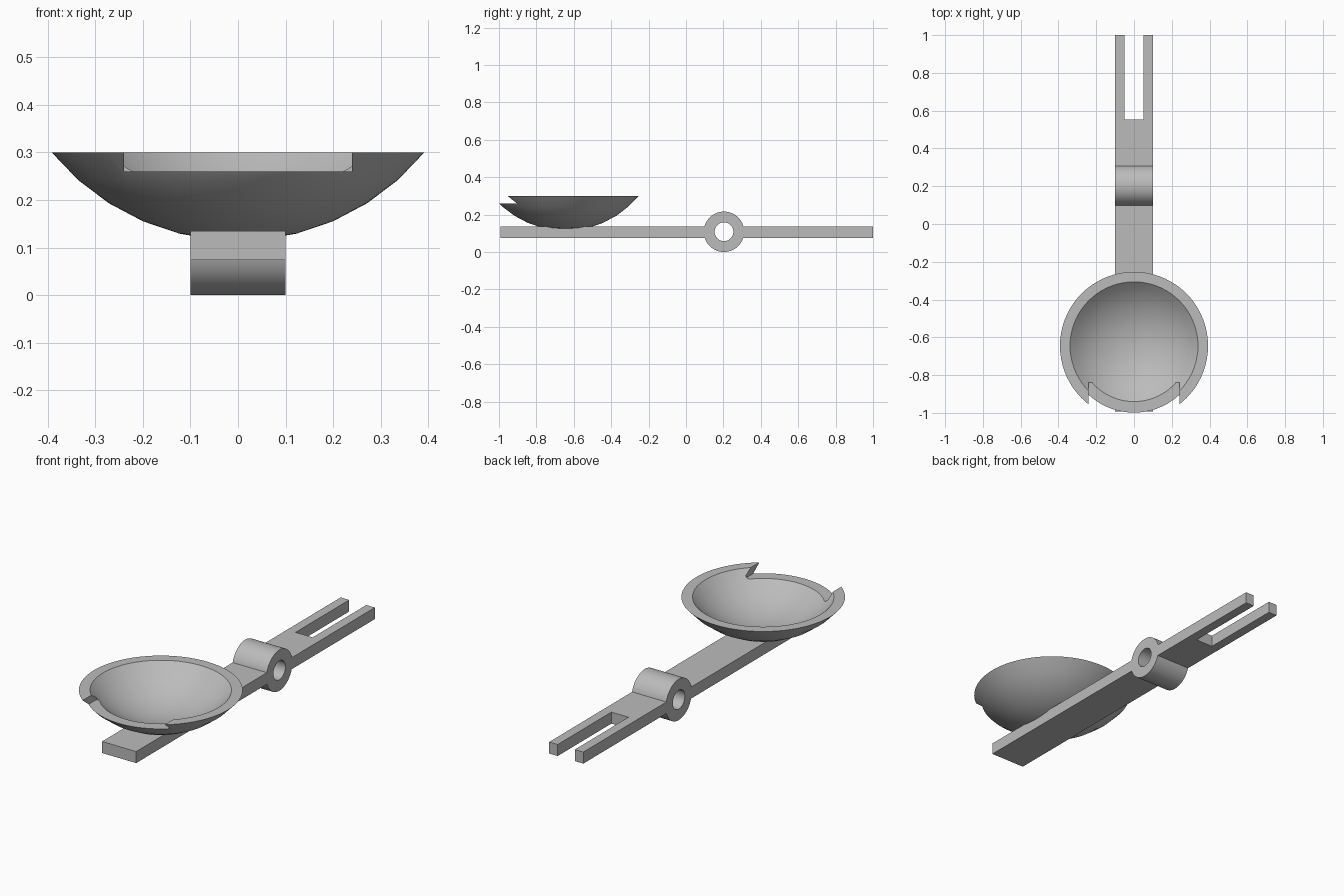
import bpy
import bmesh
from math import sin, cos, acos, radians, tau
from mathutils import Matrix, Vector

cube = bpy.data.objects.get("Cube")
if cube:
    bpy.data.objects.remove(cube, do_unlink=True)

grey = bpy.data.materials.new("plain grey")
grey.use_nodes = True
colour = (0.5, 0.5, 0.5, 1)
grey.diffuse_color = colour
grey.node_tree.nodes["Principled BSDF"].inputs["Base Color"].default_value = colour


def make(name, bm):
    bmesh.ops.recalc_face_normals(bm, faces=bm.faces)
    mesh = bpy.data.meshes.new(name)
    bm.to_mesh(mesh)
    bm.free()
    mesh.materials.append(grey)
    ob = bpy.data.objects.new(name, mesh)
    bpy.context.collection.objects.link(ob)
    return ob


def box(name, low, high):
    low, high = Vector(low), Vector(high)
    bm = bmesh.new()
    bmesh.ops.create_cube(bm, size=1, matrix=Matrix.Translation((low + high) / 2)
                          @ Matrix.Diagonal((*(high - low), 1)))
    return make(name, bm)


def cross_cylinder(name, centre, radius, width):
    bm = bmesh.new()
    bmesh.ops.create_cone(bm, cap_ends=True, segments=64, radius1=radius, radius2=radius,
                          depth=width, matrix=Matrix.Translation(centre)
                          @ Matrix.Rotation(tau / 4, 4, 'Y'))
    return make(name, bm)


def select(ob):
    bpy.ops.object.select_all(action='DESELECT')
    ob.select_set(True)
    bpy.context.view_layer.objects.active = ob


def combine(ob, other, operation):
    other.hide_render = True
    mod = ob.modifiers.new(operation, 'BOOLEAN')
    mod.operation = operation
    mod.solver = 'EXACT'
    mod.object = other
    select(ob)
    bpy.ops.object.modifier_apply(modifier=mod.name)
    bpy.data.objects.remove(other, do_unlink=True)


# Lever arm with pivot hub, pivot hole and forked rear end
pivot = (0, 0.203, 0.108)
arm = box("lever_arm", (-0.1, -0.993, 0.074), (0.1, 1, 0.135))
combine(arm, cross_cylinder("pivot_hub", pivot, 0.108, 0.2), 'UNION')
combine(arm, cross_cylinder("pivot_hole", pivot, 0.05, 0.5), 'DIFFERENCE')
combine(arm, box("fork_slot", (-0.05, 0.552, 0), (0.05, 1.2, 0.3)), 'DIFFERENCE')

# Bowl: lathe of two concentric arcs closed by a flat rim
RIM, CENTRE_Z, CENTRE_Y = 0.3, 0.62, -0.645


def arc(radius, start, steps):
    end = acos((CENTRE_Z - RIM) / radius)
    angles = [start + (end - start) * i / steps for i in range(steps + 1)]
    return [(radius * sin(a), CENTRE_Z - radius * cos(a)) for a in angles]


outer = arc(0.506, radians(5), 5)
inner = arc(0.466, 0, 8)
profile = [(0, outer[0][1])] + outer + inner[::-1]
bm = bmesh.new()
points = [bm.verts.new((r, CENTRE_Y, z)) for r, z in profile]
edges = [bm.edges.new(pair) for pair in zip(points, points[1:])]
bmesh.ops.spin(bm, geom=points + edges, cent=(0, CENTRE_Y, 0), axis=(0, 0, 1),
               angle=tau, steps=72, use_merge=False)
bmesh.ops.remove_doubles(bm, verts=bm.verts, dist=0.0001)
bowl = make("bowl", bm)

# Pouring notch in the front of the rim
combine(bowl, box("rim_notch", (-0.24, -1.3, 0.26), (0.24, -0.84, 0.5)), 'DIFFERENCE')

for part in (arm, bowl):
    select(part)
    bpy.ops.object.shade_smooth_by_angle(angle=radians(30))
